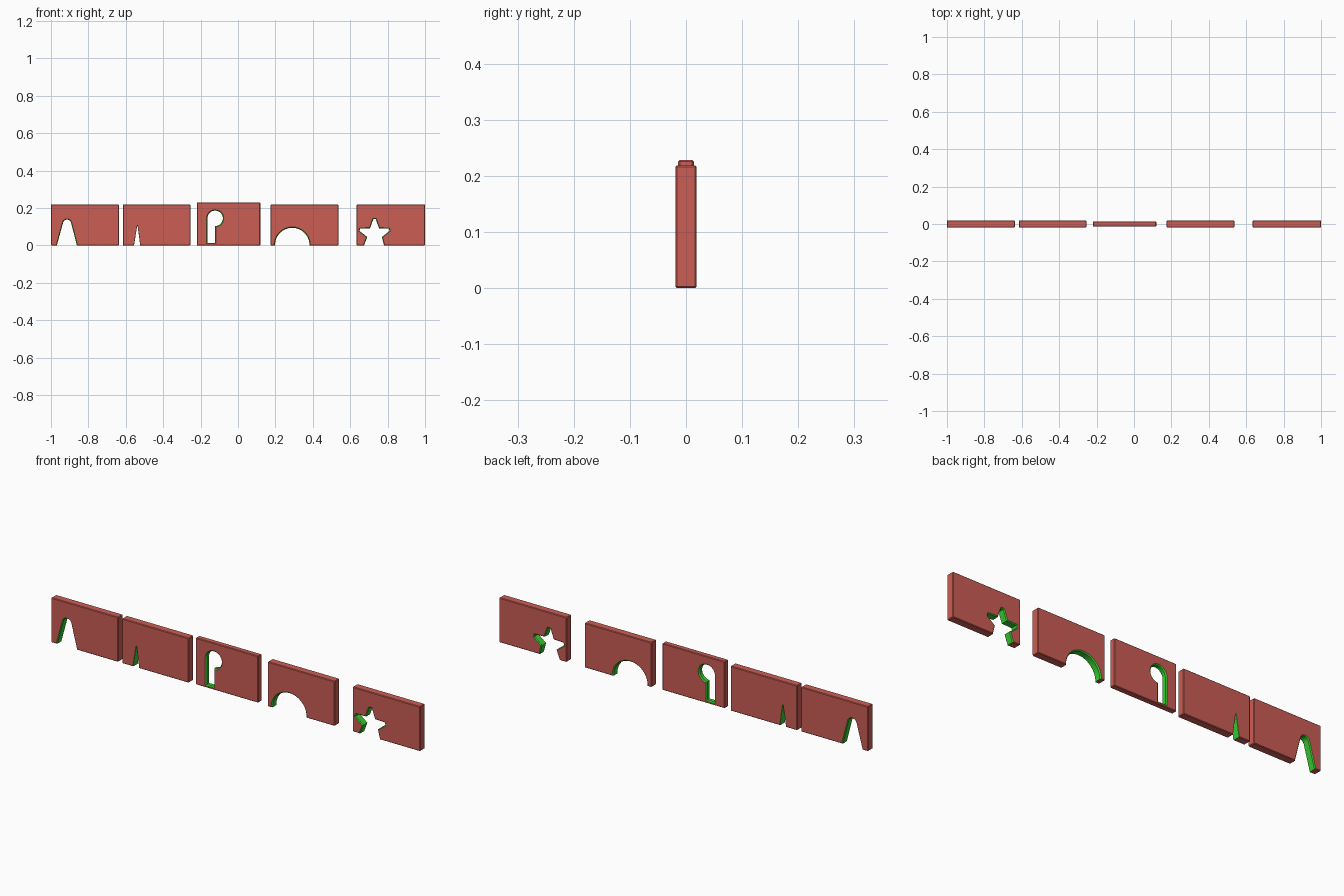
import bpy, bmesh, math
from mathutils import Vector

if "Cube" in bpy.data.objects:
    bpy.data.objects.remove(bpy.data.objects["Cube"])


def material(name, color):
    m = bpy.data.materials.new(name)
    m.diffuse_color = color
    m.use_nodes = True
    m.node_tree.nodes["Principled BSDF"].inputs["Base Color"].default_value = m.diffuse_color
    return m


RED = material("red", (0.60, 0.11, 0.09, 1))
GREEN = material("green", (0.04, 0.60, 0.03, 1))


def make_object(name, bm, mat_index):
    bmesh.ops.recalc_face_normals(bm, faces=bm.faces[:])
    for f in bm.faces:
        f.material_index = mat_index
    me = bpy.data.meshes.new(name)
    bm.to_mesh(me)
    bm.free()
    me.materials.append(RED)
    me.materials.append(GREEN)
    ob = bpy.data.objects.new(name, me)
    bpy.context.collection.objects.link(ob)
    return ob


def panel(name, x0, x1, height, half):
    bm = bmesh.new()
    bmesh.ops.create_cube(bm, size=1)
    for v in bm.verts:
        v.co = ((x0 + x1) / 2 + v.co.x * (x1 - x0),
                v.co.y * 2 * half, (v.co.z + 0.5) * height)
    bmesh.ops.bevel(bm, geom=bm.edges[:], offset=0.003, segments=1,
                    affect='EDGES', profile=0.5)
    return make_object(name, bm, 0)


def arc(cx, cz, r, a0, a1, n):
    return [(cx + r * math.cos(math.radians(a0 + (a1 - a0) * i / n)),
             cz + r * math.sin(math.radians(a0 + (a1 - a0) * i / n)))
            for i in range(n + 1)]


def inset(pts, d):
    # counter-clockwise profile, shifted inwards along mitred corners
    out = []
    for i, p in enumerate(pts):
        p = Vector(p)
        e1 = (p - Vector(pts[i - 1])).normalized()
        e2 = (Vector(pts[(i + 1) % len(pts)]) - p).normalized()
        n1, n2 = Vector((-e1.y, e1.x)), Vector((-e2.y, e2.x))
        out.append(p + (n1 + n2) * d / max(0.4, 1 + n1.dot(n2)))
    return out


def cut(ob, pts, half, chamfer):
    # through-cutter with a waist, leaving chamfered rims front and back
    inner, outer = inset(pts, chamfer), inset(pts, -chamfer)
    layers = [(-half - chamfer, outer), (-half + chamfer, inner),
              (half - chamfer, inner), (half + chamfer, outer)]
    bm = bmesh.new()
    rings = [[bm.verts.new((p[0], y, p[1])) for p in prof] for y, prof in layers]
    for a, b in zip(rings, rings[1:]):
        for i in range(len(pts)):
            j = (i + 1) % len(pts)
            bm.faces.new((a[i], a[j], b[j], b[i]))
    bm.faces.new(rings[0])
    bm.faces.new(rings[-1][::-1])
    cutter = make_object("cutter", bm, 1)
    cutter.hide_render = True
    mod = ob.modifiers.new("cutout", 'BOOLEAN')
    mod.operation, mod.solver, mod.object = 'DIFFERENCE', 'EXACT', cutter
    bpy.context.view_layer.objects.active = ob
    bpy.ops.object.select_all(action='DESELECT')
    ob.select_set(True)
    bpy.ops.object.modifier_apply(modifier=mod.name)
    bpy.data.objects.remove(cutter)
    bpy.ops.object.shade_smooth_by_angle(angle=math.radians(25))


# tapered slot with a round tip
taper = [(-0.978, -0.02), (-0.852, -0.02)] + arc(-0.914, 0.116, 0.026, 18, 162, 12)

# narrow spike
spike = [(-0.56, -0.02), (-0.519, -0.02), (-0.536, 0.106), (-0.54, 0.106)]

# keyhole: round head with a slot flush to its left side
keyhole = [(-0.168, 0.009), (-0.117, 0.009)] + arc(-0.122, 0.145, 0.046, -84, 180, 28)

# half-round arch
arch = [(0.193, -0.02), (0.387, -0.02)] + arc(0.29, 0.002, 0.097, 0, 180, 32)

# star with blunt tips, open at the bottom
star = [(0.662, -0.02), (0.790, -0.02)]
for k in range(3):
    a = 18 + 72 * k
    star += arc(0.73, 0.058, 0.046, a - 36, a - 36, 1)[:1]
    star += arc(0.73, 0.058, 0.087, a - 6, a + 6, 1)
star += arc(0.73, 0.058, 0.046, 198, 198, 1)[:1]

for name, x0, x1, h, half, profile, chamfer in [
        ("tapered_slot_panel", -1.0, -0.637, 0.219, 0.019, taper, 0.004),
        ("spike_panel", -0.616, -0.254, 0.219, 0.019, spike, 0.001),
        ("keyhole_panel", -0.22, 0.119, 0.229, 0.014, keyhole, 0.005),
        ("arch_panel", 0.174, 0.537, 0.219, 0.019, arch, 0.005),
        ("star_panel", 0.634, 1.0, 0.219, 0.019, star, 0.004)]:
    cut(panel(name, x0, x1, h, half), profile, half, chamfer)
